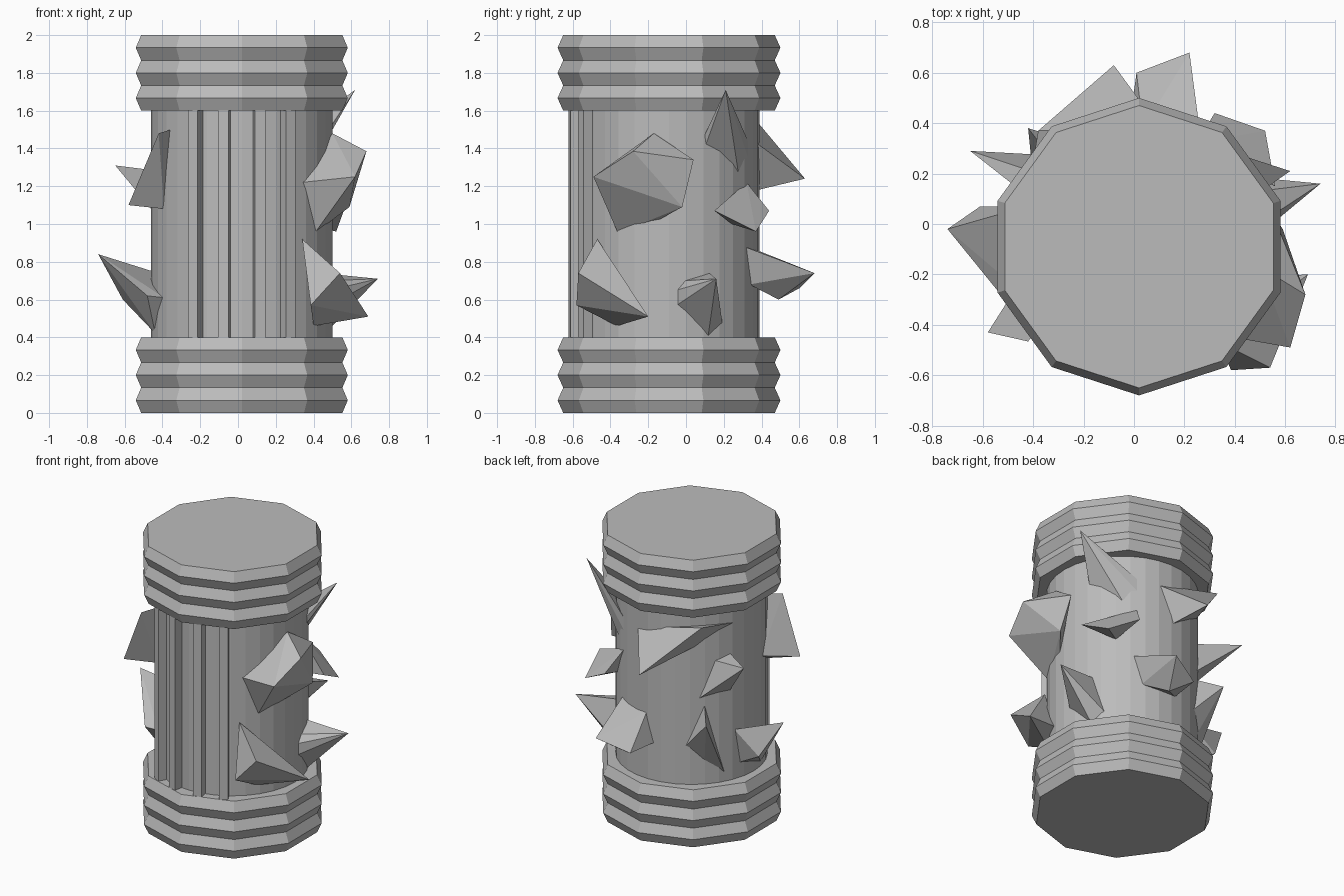
import bpy, bmesh, math
from mathutils import Vector

if "Cube" in bpy.data.objects:
    bpy.data.objects.remove(bpy.data.objects["Cube"])

CX, CY, R = 0.02, -0.09, 0.48   # column axis and shaft radius

stone = bpy.data.materials.new("grey stone")
stone.diffuse_color = (0.5, 0.5, 0.5, 1)
stone.use_nodes = True
stone.node_tree.nodes["Principled BSDF"].inputs["Base Color"].default_value = stone.diffuse_color


def finish(name, bm):
    bmesh.ops.recalc_face_normals(bm, faces=bm.faces)
    me = bpy.data.meshes.new(name)
    bm.to_mesh(me)
    bm.free()
    me.materials.append(stone)
    ob = bpy.data.objects.new(name, me)
    bpy.context.collection.objects.link(ob)
    return ob


def polar(deg, z, r=R):
    a = math.radians(deg)
    return Vector((CX + r * math.cos(a), CY + r * math.sin(a), z))


def turned(name, profile, sides):
    """Stack of polygon rings from (radius, z) pairs, closed at both ends."""
    bm = bmesh.new()
    rings = [[bm.verts.new(polar(-90 + 360 * i / sides, z, r)) for i in range(sides)]
             for r, z in profile]
    for a, b in zip(rings, rings[1:]):
        for i in range(sides):
            j = (i + 1) % sides
            bm.faces.new((a[i], a[j], b[j], b[i]))
    bm.faces.new(rings[0][::-1])
    bm.faces.new(rings[-1])
    return finish(name, bm)


def shard(name, tips, base):
    """Convex crystal: free corners plus (angle, height) points on the shaft."""
    bm = bmesh.new()
    for p in tips:
        bm.verts.new(p)
    for deg, z in base:
        bm.verts.new(polar(deg, z, R - 0.01))
    res = bmesh.ops.convex_hull(bm, input=bm.verts)
    loose = [v for v in bm.verts if not v.link_faces]
    bmesh.ops.delete(bm, geom=loose, context='VERTS')
    return finish(name, bm)


# shaft and the two ridged end collars
turned("shaft", [(R, 0.4), (R, 1.6)], 32)
for name, z0 in (("bottom_collar", 0.0), ("top_collar", 1.6)):
    turned(name, [(0.59 if i % 2 else 0.56, z0 + i * 0.4 / 6) for i in range(7)], 10)

# vertical ribs on the front
for n, deg in enumerate((-29, -10.5, 10.5, 29)):
    bm = bmesh.new()
    bmesh.ops.create_cube(bm, size=1)
    for v in bm.verts:
        v.co = Vector((v.co.x * 0.058, v.co.y * 0.1, v.co.z * 1.2))
    rib = finish("front_rib_%d" % (n + 1), bm)
    rib.location = polar(-90 + deg, 1.0, 0.485)
    rib.rotation_euler.z = math.radians(deg)

# crystals on the left side
shard("crystal_left_front", [(-.58, -.43, 1.10), (-.42, -.466, 1.48)],
      [(217, 1.5), (194, 1.15), (209, 1.08)])
shard("crystal_left_back", [(-.65, .29, 1.31)],
      [(130, .99), (156, 1.02), (156, 1.28), (143, 1.25)])
shard("crystal_left_low", [(-.74, -.02, .84), (-.61, .07, .6), (-.48, -.34, .62)],
      [(209, .61), (193, .42), (160, .74), (165, .5)])

# crystals on the right side
shard("crystal_right_large", [(.62, -.49, 1.25), (.68, -.28, 1.385), (.59, -.02, 1.09),
                              (.5, -.17, 1.48), (.55, .04, 1.34)],
      [(312, 1.22), (325, .95), (353, 1.02)])
shard("crystal_right_front_low", [(.54, -.57, .74), (.69, -.2, .51),
                                  (.385, -.58, .57), (.34, -.47, .92)],
      [(324, .46), (345, .52)])
shard("crystal_right_low", [(.74, .16, .71)],
      [(5, .65), (10, .7), (27, .74), (37, .47), (26, .4), (5, .57)])
shard("crystal_right_high", [(.62, .21, 1.71)],
      [(23, 1.46), (24, 1.41), (52, 1.25), (68, 1.3), (68, 1.4)])

# crystals on the back
shard("crystal_back_right", [(.56, .15, 1.07), (.52, .37, .96), (.32, .44, 1.07)],
      [(61, 1.22), (45, 1.0)])
shard("crystal_back_high", [(-.08, .63, 1.24), (-.38, .37, 1.55)],
      [(79, 1.43), (92, 1.18), (172, 1.47)])
shard("crystal_back_low", [(.22, .68, .74), (.01, .6, .66), (.12, .49, .6)],
      [(58, .88), (88, .86), (95, .66), (65, .68)])
shard("crystal_back_left_low", [(-.42, .38, .88)],
      [(152, .44), (120, .66), (135, .95), (135, .55)])
